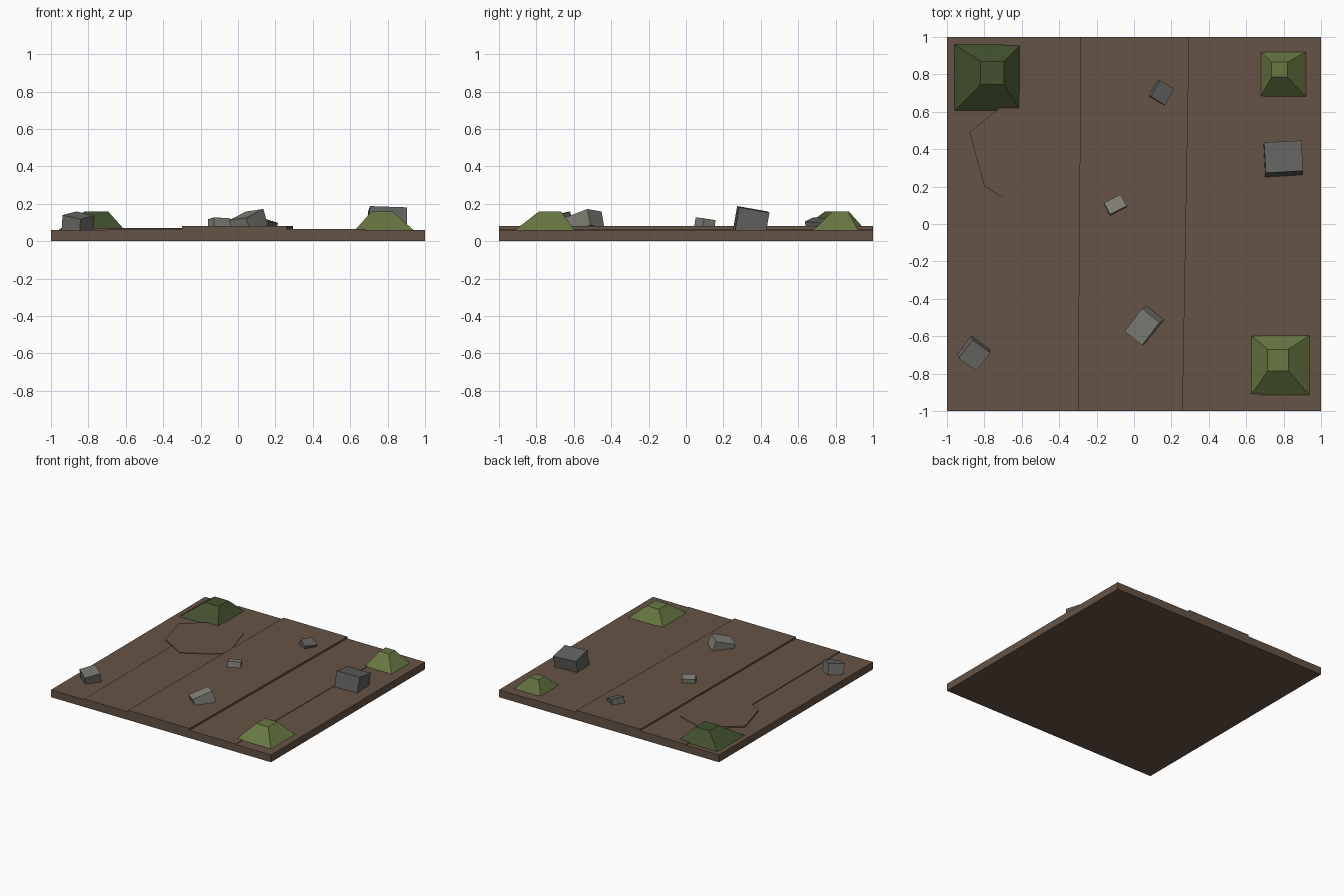
import bpy, bmesh
from math import radians
from mathutils import Euler, Vector

if "Cube" in bpy.data.objects:
    bpy.data.objects.remove(bpy.data.objects["Cube"])


def material(name, r, g, b):
    lin = [((c / 255 + 0.055) / 1.055) ** 2.4 for c in (r, g, b)]
    m = bpy.data.materials.new(name)
    m.diffuse_color = (*lin, 1)
    m.use_nodes = True
    m.node_tree.nodes["Principled BSDF"].inputs["Base Color"].default_value = m.diffuse_color
    return m


DIRT = material("dirt brown", 101, 83, 69)
LIGHT_GREEN = material("light moss green", 104, 120, 66)
DARK_GREEN = material("dark moss green", 66, 80, 45)
LIGHT_GREY = material("light stone grey", 130, 130, 122)
MID_GREY = material("mid stone grey", 112, 112, 107)
DARK_GREY = material("dark stone grey", 97, 97, 95)


def loft(name, bottom, top, mat):
    """Closed solid between two matching rings of points."""
    bm = bmesh.new()
    lo = [bm.verts.new(p) for p in bottom]
    hi = [bm.verts.new(p) for p in top]
    n = len(lo)
    bm.faces.new(lo[::-1])
    bm.faces.new(hi)
    for i in range(n):
        j = (i + 1) % n
        bm.faces.new((lo[i], lo[j], hi[j], hi[i]))
    mesh = bpy.data.meshes.new(name)
    bm.to_mesh(mesh)
    bm.free()
    mesh.materials.append(mat)
    obj = bpy.data.objects.new(name, mesh)
    bpy.context.collection.objects.link(obj)
    return obj


def rect(x0, x1, y0, y1, z):
    return [(x0, y0, z), (x1, y0, z), (x1, y1, z), (x0, y1, z)]


def slab(name, outline, z0, z1):
    return loft(name, [(x, y, z0) for x, y in outline],
                [(x, y, z1) for x, y in outline], DIRT)


def mound(name, base, top, mat):
    return loft(name, rect(*base, 0.059), rect(*top, 0.16), mat)


def rock(name, top_centre, size, tilt, mat):
    """Tilted block hung from the centre of its top face, sunk into the dirt."""
    rot = Euler([radians(a) for a in tilt]).to_matrix()
    w, d, h = size
    place = lambda p: Vector(top_centre) + rot @ Vector(p)
    lo, hi = ([place(p) for p in rect(-w / 2, w / 2, -d / 2, d / 2, z)] for z in (-h, 0))
    return loft(name, lo, hi, mat)


# Ground base, raised middle ridge and shallow side strips
slab("ground_base", [(-1, -1), (1, -1), (1, 1), (-1, 1)], 0, 0.06)
slab("middle_ridge", [(-0.30, -1), (0.26, -1), (0.295, 1), (-0.285, 1)], 0.05, 0.08)
slab("left_strip", [(-0.70, -1), (-0.29, -1), (-0.28, 1), (-0.70, 1)], 0.05, 0.066)
slab("right_strip", [(0.25, -1), (0.68, -1), (0.70, 1), (0.28, 1)], 0.05, 0.064)

# Thin broken slab of dirt at the back left
slab("dirt_patch", [(-0.80, 0.20), (-0.58, 0.07), (-0.37, 0.19), (-0.28, 0.27),
                    (-0.38, 0.62), (-0.62, 0.70), (-0.88, 0.49)], 0.05, 0.07)

# Moss mounds
mound("back_left_mound", (-0.96, -0.605, 0.605, 0.96), (-0.82, -0.695, 0.745, 0.87), DARK_GREEN)
mound("front_right_mound", (0.625, 0.94, -0.915, -0.595), (0.715, 0.825, -0.785, -0.67), LIGHT_GREEN)
mound("back_right_mound", (0.675, 0.92, 0.68, 0.92), (0.735, 0.82, 0.785, 0.865), LIGHT_GREEN)

# Tilted rocks
rock("right_rock", (0.80, 0.36, 0.17), (0.20, 0.165, 0.13), (-10, 2, 3), DARK_GREY)
rock("front_rock", (0.043, -0.55, 0.142), (0.16, 0.12, 0.09), (-7, -17, 53), LIGHT_GREY)
rock("left_rock", (-0.853, -0.703, 0.138), (0.125, 0.12, 0.09), (11, -9, 53), MID_GREY)
rock("middle_rock", (-0.10, 0.105, 0.12), (0.10, 0.07, 0.06), (-8, 3, 27), LIGHT_GREY)
rock("back_rock", (0.152, 0.702, 0.113), (0.10, 0.09, 0.06), (15, 4, 60), DARK_GREY)
